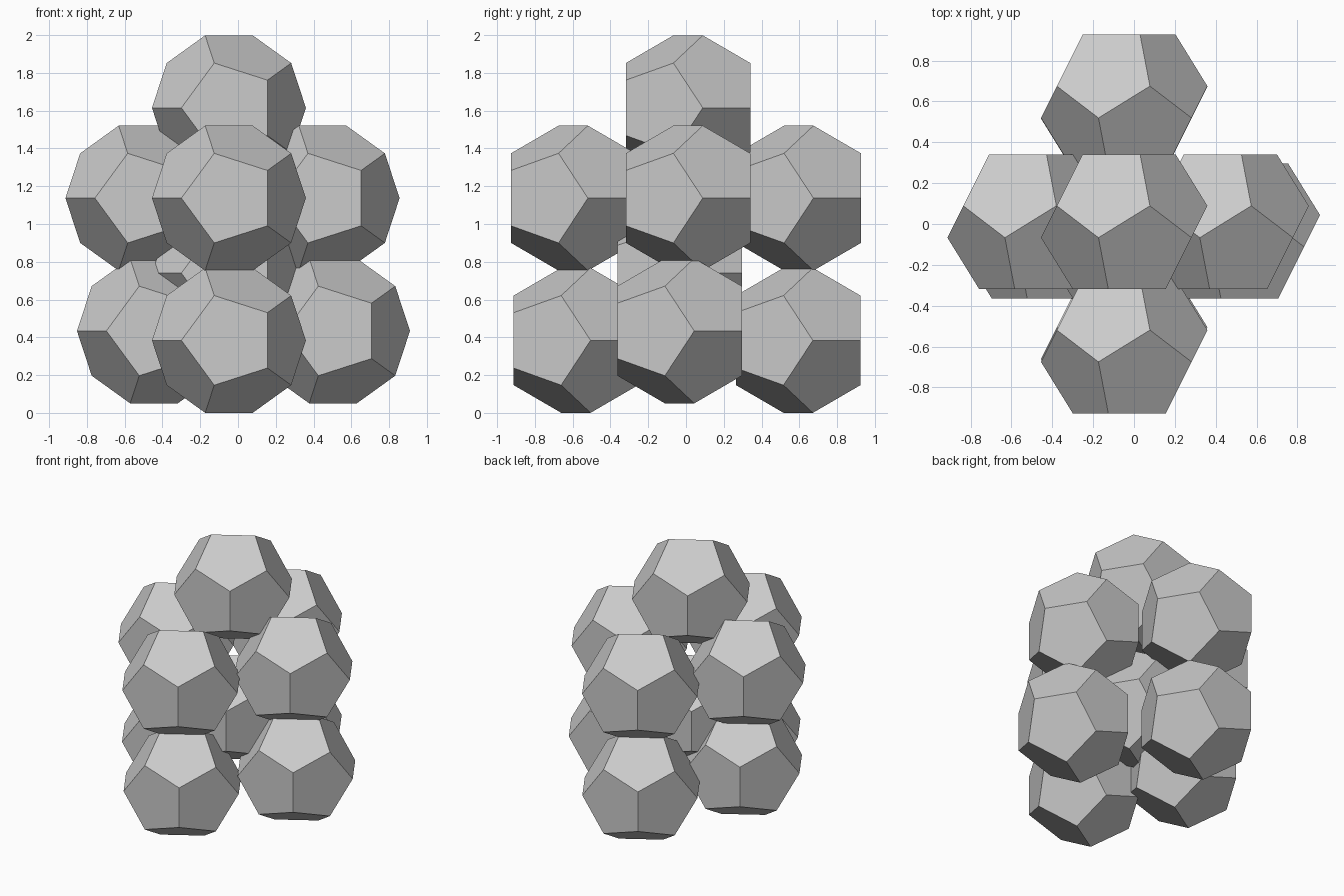
import bpy, bmesh
from math import cos, sin, radians

if "Cube" in bpy.data.objects:
    bpy.data.objects.remove(bpy.data.objects["Cube"])

EDGE = 0.296      # dodecahedron edge length
SQUASH = 0.99     # slight flattening in z


def dodecahedron_mesh():
    """Dodecahedron with one pentagon facing the front (-y)."""
    bm = bmesh.new()
    for side, start in ((-1, 180), (1, 0)):
        for radius, depth in ((0.8507, 1.1135), (1.3764, 0.2629)):
            for k in range(5):
                a = radians(start + 72 * k)
                bm.verts.new((EDGE * radius * cos(a),
                              EDGE * depth * side,
                              EDGE * radius * sin(a) * SQUASH))
    bmesh.ops.convex_hull(bm, input=bm.verts[:])
    # merge hull triangles into flat pentagons
    bmesh.ops.dissolve_limit(bm, angle_limit=radians(5),
                             verts=bm.verts[:], edges=bm.edges[:])
    bmesh.ops.recalc_face_normals(bm, faces=bm.faces[:])
    mesh = bpy.data.meshes.new("dodecahedron")
    bm.to_mesh(mesh)
    bm.free()
    return mesh


mesh = dodecahedron_mesh()

lumps = {
    # top
    "top_lump": (-0.048, 0.011, 1.615),
    # upper ring
    "upper_front_lump": (-0.048, -0.597, 1.137),
    "upper_back_lump": (-0.048, 0.597, 1.137),
    "upper_left_lump": (-0.506, 0.011, 1.137),
    "upper_right_lump": (0.448, 0.011, 1.137),
    # centre
    "core_lump": (-0.048, -0.034, 0.74),
    # lower ring
    "lower_front_lump": (-0.048, -0.583, 0.384),
    "lower_back_lump": (-0.048, 0.594, 0.384),
    "lower_left_lump": (-0.445, -0.034, 0.434),
    "lower_right_lump": (0.503, -0.034, 0.434),
}

for name, location in lumps.items():
    obj = bpy.data.objects.new(name, mesh)
    obj.location = location
    bpy.context.collection.objects.link(obj)
